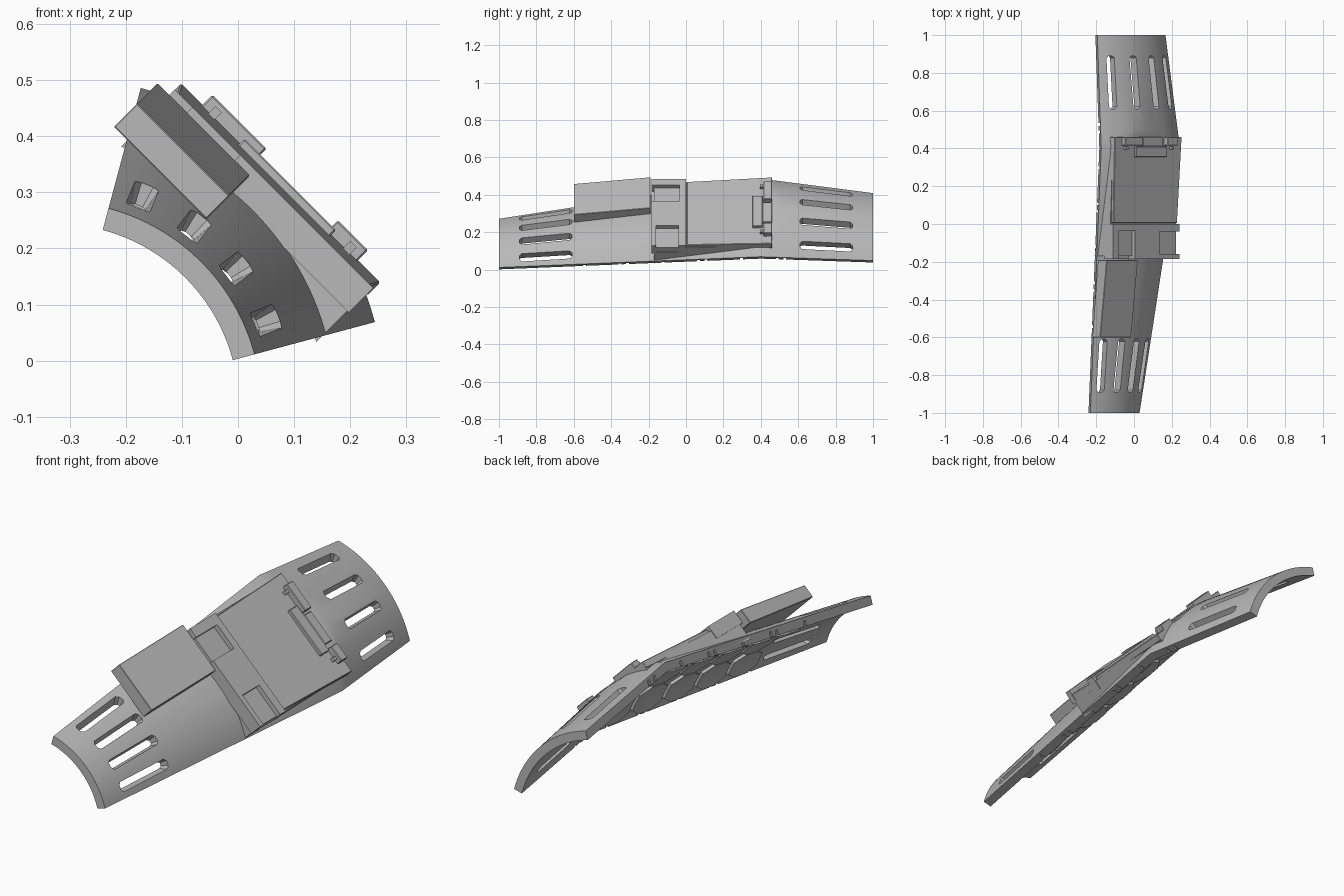
import bpy
import bmesh
from math import sin, cos, asin, radians, degrees
from mathutils import Matrix

cube = bpy.data.objects.get("Cube")
if cube:
    bpy.data.objects.remove(cube)

grey = bpy.data.materials.new("plain_grey")
grey.use_nodes = True
tone = (0.48, 0.48, 0.48, 1)
grey.diffuse_color = tone
grey.node_tree.nodes["Principled BSDF"].inputs["Base Color"].default_value = tone

# The guard is laid out facing up around its arm axis, then rolled 45 degrees
PLACE = Matrix.Translation((-0.326, 0, -0.084)) @ Matrix.Rotation(radians(45), 4, 'Y')
PROFILE = [(-1, 0.368), (-0.17, 0.5), (0.4, 0.59), (1, 0.51)]
WALL = 0.04


def radius(y):
    """Outer radius of the shell at a station along the arm."""
    for (y0, r0), (y1, r1) in zip(PROFILE, PROFILE[1:]):
        if y <= y1:
            return r0 + (r1 - r0) * (y - y0) / (y1 - y0)
    return PROFILE[-1][1]


def arc(r_in, r_out, a0, a1, n=4, cap=9):
    """Curved wall section; the cap flattens its crown."""
    angles = [radians(a0 + (a1 - a0) * i / n) for i in range(n + 1)]
    outer = [(r_out * sin(a), min(r_out * cos(a), cap)) for a in angles]
    inner = [(r_in * sin(a), min(r_in * cos(a), cap - 0.012)) for a in angles]
    return outer + inner[::-1]


def rect(v0, v1, u0, u1):
    return [(v0, u1), (v1, u1), (v1, u0), (v0, u0)]


def build(name, solids, bevel=0):
    """Each solid is a list of (y, section) joined end to end."""
    bm = bmesh.new()
    for stations in solids:
        rings = [[bm.verts.new((v, y, u)) for v, u in sec] for y, sec in stations]
        n = len(rings[0])
        for a, b in zip(rings, rings[1:]):
            for i in range(n):
                j = (i + 1) % n
                bm.faces.new((a[i], a[j], b[j], b[i]))
        bm.faces.new(rings[0])
        bm.faces.new(rings[-1])
    bmesh.ops.recalc_face_normals(bm, faces=bm.faces[:])
    mesh = bpy.data.meshes.new(name)
    bm.to_mesh(mesh)
    bm.free()
    mesh.materials.append(grey)
    ob = bpy.data.objects.new(name, mesh)
    ob.matrix_world = PLACE
    bpy.context.collection.objects.link(ob)
    if bevel:
        mod = ob.modifiers.new("edge", 'BEVEL')
        mod.width, mod.segments = bevel, 1
    return ob


def activate(ob):
    bpy.ops.object.select_all(action='DESELECT')
    ob.select_set(True)
    bpy.context.view_layer.objects.active = ob


def box(v0, v1, y0, y1, u0, u1):
    return [(y0, rect(v0, v1, u0, u1)), (y1, rect(v0, v1, u0, u1))]


def carve(ob, solids):
    cutter = build("cutter", solids)
    cutter.hide_render = True
    mod = ob.modifiers.new("cut", 'BOOLEAN')
    mod.operation, mod.solver, mod.object = 'DIFFERENCE', 'EXACT', cutter
    activate(ob)
    bpy.ops.object.modifier_apply(modifier=mod.name)
    bpy.data.objects.remove(cutter)


# Tapered curved shell, flattened on top beneath the raised plate
caps = {0.1: 0.538, 0.4: 0.558, 0.46: 0.568}
stations = []
for y in (-1, -0.6, -0.17, 0.1, 0.4, 0.46, 0.5, 1):
    section = arc(radius(y) - WALL, radius(y), -30, 30, 32, caps.get(y, 9))
    stations.append((y, section))
shell = build("arm_shell", [stations])

# Four flared vent slots at each end
slots = []
for y0, y1 in ((-0.89, -0.61), (0.61, 0.89)):
    for angle in (-22.5, -7.5, 7.5, 22.5):
        slot = []
        for y, wide in ((y0, 0.5), (y0 + 0.012, 1), (y1 - 0.012, 1), (y1, 0.5)):
            a, r = radians(angle), radius(y)
            sec = []
            for half, d in ((-0.027, 0.02), (0.027, 0.02), (0.01, -0.06), (-0.01, -0.06)):
                t, h = half * wide, r + d
                sec.append((h * sin(a) + t * cos(a), h * cos(a) - t * sin(a)))
            slot.append((y, sec))
        slots.append(slot)
carve(shell, slots)

# Narrow strap grooves across the inner half of both long edges
grooves = []
for y in (-0.55, -0.36, -0.32, -0.13, 0.06, 0.1, 0.29, 0.48, 0.52):
    r = radius(y)
    for side in (-1, 1):
        sec = arc(r - WALL - 0.02, r - 0.014, side * 29.2, side * 31, 1)
        grooves.append([(y, sec), (y + 0.015, sec)])
carve(shell, grooves)
activate(shell)
bpy.ops.object.shade_smooth_by_angle(angle=radians(20))

# Raised mounting block that rises out of the shell
SIDE = 0.246
block = []
for y, top in ((-0.17, 0.53), (0, 0.53), (0.4, 0.548), (0.46, 0.552)):
    r = radius(y) - WALL * 0.5
    a = degrees(asin(SIDE / r))
    curve = arc(0.1, r, a, -a, 12, top - 0.002)[:13]
    block.append((y, [(-SIDE, top), (SIDE, top)] + curve))
build("mounting_block", [block])

# Nearly level cover plate
build("cover_plate", [[(0.004, rect(-0.238, 0.24, 0.515, 0.545)),
                       (0.46, rect(-0.25, 0.252, 0.535, 0.568))]], bevel=0.003)

# Hinge leaf with a centre knuckle, and a lug on either side
build("hinge_leaf", [box(-0.1, 0.13, 0.355, 0.41, 0.55, 0.578),
                     box(-0.05, 0.1, 0.41, 0.46, 0.55, 0.578)], bevel=0.003)
build("hinge_lugs", [box(-0.196, -0.06, 0.415, 0.46, 0.55, 0.593),
                     box(0.12, 0.196, 0.415, 0.46, 0.55, 0.593)], bevel=0.003)
build("hinge_pins", [box(v - 0.008, v + 0.008, 0.395, 0.411, 0.56, 0.582)
                     for v in (-0.17, 0.17)])

# Cross bracket with two open pockets
bracket = build("cross_bracket", [box(-0.25, 0.25, -0.185, 0, 0.49, 0.552)])
carve(bracket, [box(-0.205, -0.085, -0.2, -0.035, 0.505, 0.6),
                box(0.1, 0.3, -0.16, -0.04, 0.5, 0.6)])

# Offset side housing that overhangs the shell
build("side_housing", [[(-0.6, rect(-0.28, -0.047, 0.428, 0.487)),
                        (-0.19, rect(-0.28, -0.047, 0.47, 0.538))]], bevel=0.002)

# Clipped-corner lining pads on the inside
pads = []
for row in range(6):
    y0 = -0.56 + row * 0.19
    for middle in (-19, 0, 19):
        pad = []
        for y, half in ((y0, 5), (y0 + 0.05, 9), (y0 + 0.12, 9), (y0 + 0.17, 5)):
            r = radius(y) - WALL
            pad.append((y, arc(r - 0.012, r + 0.008, middle - half, middle + half)))
        pads.append(pad)
build("lining_pads", pads)
